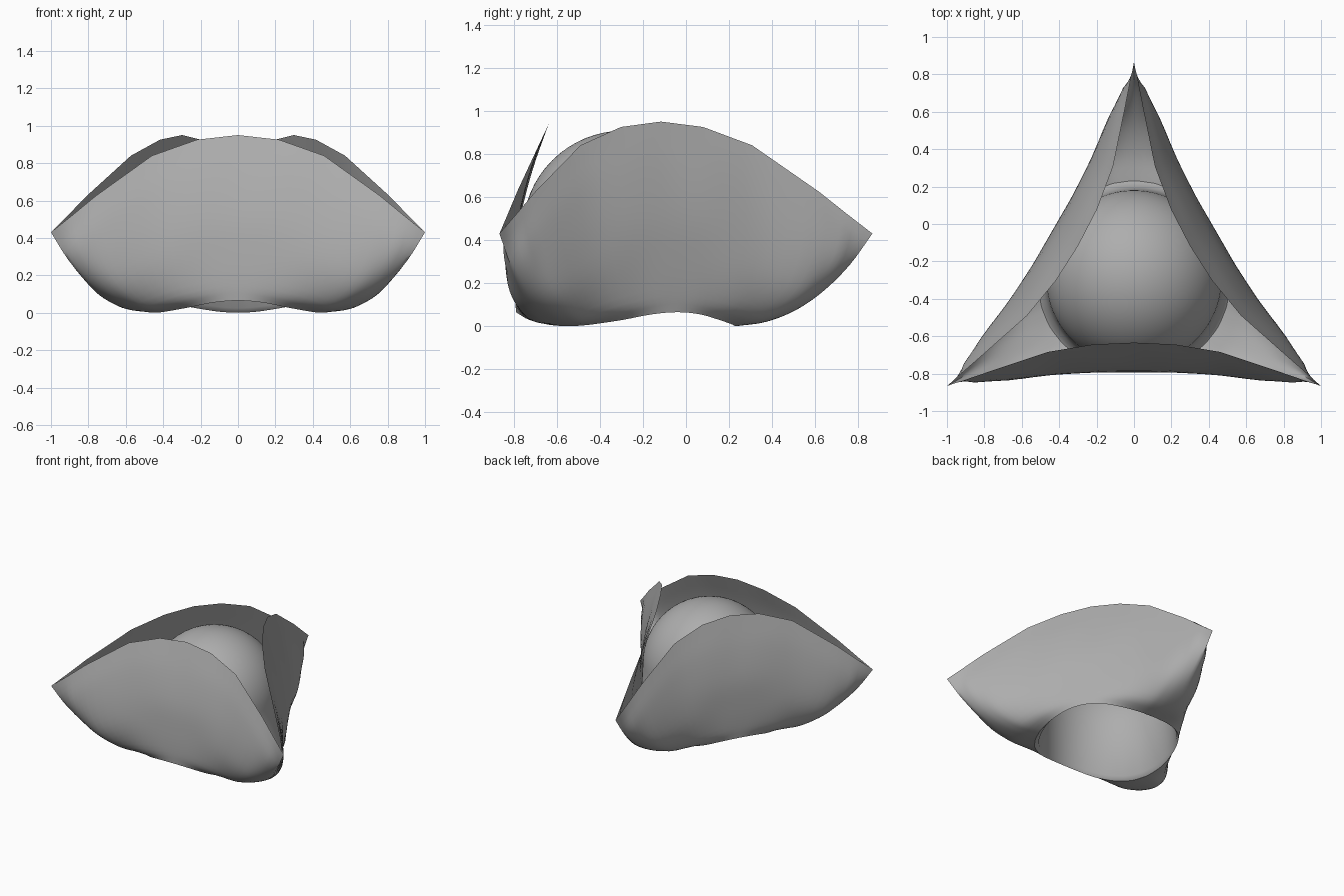
import bpy, bmesh, math
from mathutils import Vector, Matrix

if "Cube" in bpy.data.objects:
    bpy.data.objects.remove(bpy.data.objects["Cube"])

CY = -0.289   # three-fold axis sits at (0, CY)

# Half-petal sections from petal middle to corner keel: (sideways, outward, up), rim to top edge
SECTIONS = [
    [(0, .50, .065), (0, .505, .15), (0, .50, .30), (0, .48, .50), (0, .425, .72), (0, .345, .95)],
    [(.13, .485, .055), (.155, .503, .13), (.18, .502, .30), (.20, .483, .50), (.215, .43, .72), (.22, .355, .925)],
    [(.255, .44, .03), (.33, .49, .09), (.39, .515, .25), (.43, .50, .44), (.45, .455, .65), (.46, .395, .84)],
    [(.365, .365, .01), (.48, .45, .04), (.60, .525, .15), (.68, .548, .29), (.73, .535, .46), (.76, .495, .625)],
    [(.41, .315, .003), (.535, .40, .025), (.665, .48, .10), (.77, .53, .215), (.85, .559, .355), (.885, .538, .522)],
    [(.45, .26, 0), (.572, .33, .02), (.693, .40, .075), (.805, .465, .165), (.909, .525, .285), (1, .577, .43)],
]
SUB = 4

GREY = bpy.data.materials.new("mid_grey")
GREY.diffuse_color = (0.42, 0.42, 0.42, 1)
GREY.use_nodes = True
GREY.node_tree.nodes["Principled BSDF"].inputs["Base Color"].default_value = GREY.diffuse_color


def spline(pts, before, after, straight=0.0):
    """Smooth curve through pts; straight blends it towards a polyline."""
    p = [before] + pts + [after]
    out = []
    for i in range(1, len(p) - 2):
        a, b, c, d = p[i - 1:i + 3]
        for k in range(SUB):
            t = k / SUB
            q = 0.5 * (2 * b + (c - a) * t + (2 * a - 5 * b + 4 * c - d) * t ** 2
                       + (3 * b - a - 3 * c + d) * t ** 3)
            out.append(q.lerp(b.lerp(c, t), straight))
    return out + [pts[-1]]


def mirror_keel(p):
    """Reflect across the vertical plane through a petal corner."""
    n = Vector((0.5, -math.sqrt(3) / 2, 0))
    return p - 2 * p.dot(n) * n


def add_grid(bm, rows, closed=False):
    vs = [[bm.verts.new(p) for p in r] for r in rows]
    for a, b in zip(vs, vs[1:] + (vs[:1] if closed else [])):
        for j in range(len(a) - 1):
            bm.faces.new((a[j], b[j], b[j + 1], a[j + 1]))


def make_object(name, bm, angle):
    bmesh.ops.remove_doubles(bm, verts=bm.verts, dist=0.0008)
    bmesh.ops.recalc_face_normals(bm, faces=bm.faces)
    mesh = bpy.data.meshes.new(name)
    bm.to_mesh(mesh)
    bm.free()
    mesh.materials.append(GREY)
    obj = bpy.data.objects.new(name, mesh)
    bpy.context.collection.objects.link(obj)
    bpy.ops.object.select_all(action='DESELECT')
    obj.select_set(True)
    bpy.context.view_layer.objects.active = obj
    bpy.ops.object.shade_smooth_by_angle(angle=math.radians(angle))


# Refine each section upward, then refine sideways (rounded keel, straight-segmented top edge)
cols = []
for s in SECTIONS:
    p = [Vector(v) for v in s]
    cols.append(spline(p, 2 * p[0] - p[1], 2 * p[-1] - p[-2]))
rows = []
for j in range(len(cols[0])):
    p = [c[j] for c in cols]
    v = j / (len(cols[0]) - 1)
    flip = Vector((-p[1].x, p[1].y, p[1].z))
    rows.append(spline(p, flip, mirror_keel(p[-2]), v ** 4))

# Full petal, repeated three times around the axis
petal = [[Vector((-q.x, q.y, q.z)) for q in r[:0:-1]] + r for r in rows]
bm = bmesh.new()
rim = []
for k in range(3):
    m = (Matrix.Translation((0, CY, 0)) @ Matrix.Rotation(k * math.tau / 3, 4, 'Z')
         @ Matrix.Diagonal((1, -1, 1, 1)))
    pts = [[m @ q for q in r] for r in petal]
    add_grid(bm, pts)
    rim += pts[0][1:]
make_object("petal_shell", bm, 60)

# Central hollow dome rising from the rim of the bottom opening
R, ZC = 0.47, 0.438
bm = bmesh.new()
meridians = []
for p in rim:
    a = math.atan2(p.y - CY, p.x)
    line = [p, Vector((.487 * math.cos(a), CY + .487 * math.sin(a), p.z + .025))]
    for i in range(17):
        t = i / 16 * math.pi / 2
        r = R * math.cos(t)
        line.append(Vector((r * math.cos(a), CY + r * math.sin(a), ZC + R * math.sin(t))))
    meridians.append(line)
add_grid(bm, meridians, closed=True)
make_object("central_dome", bm, 60)
